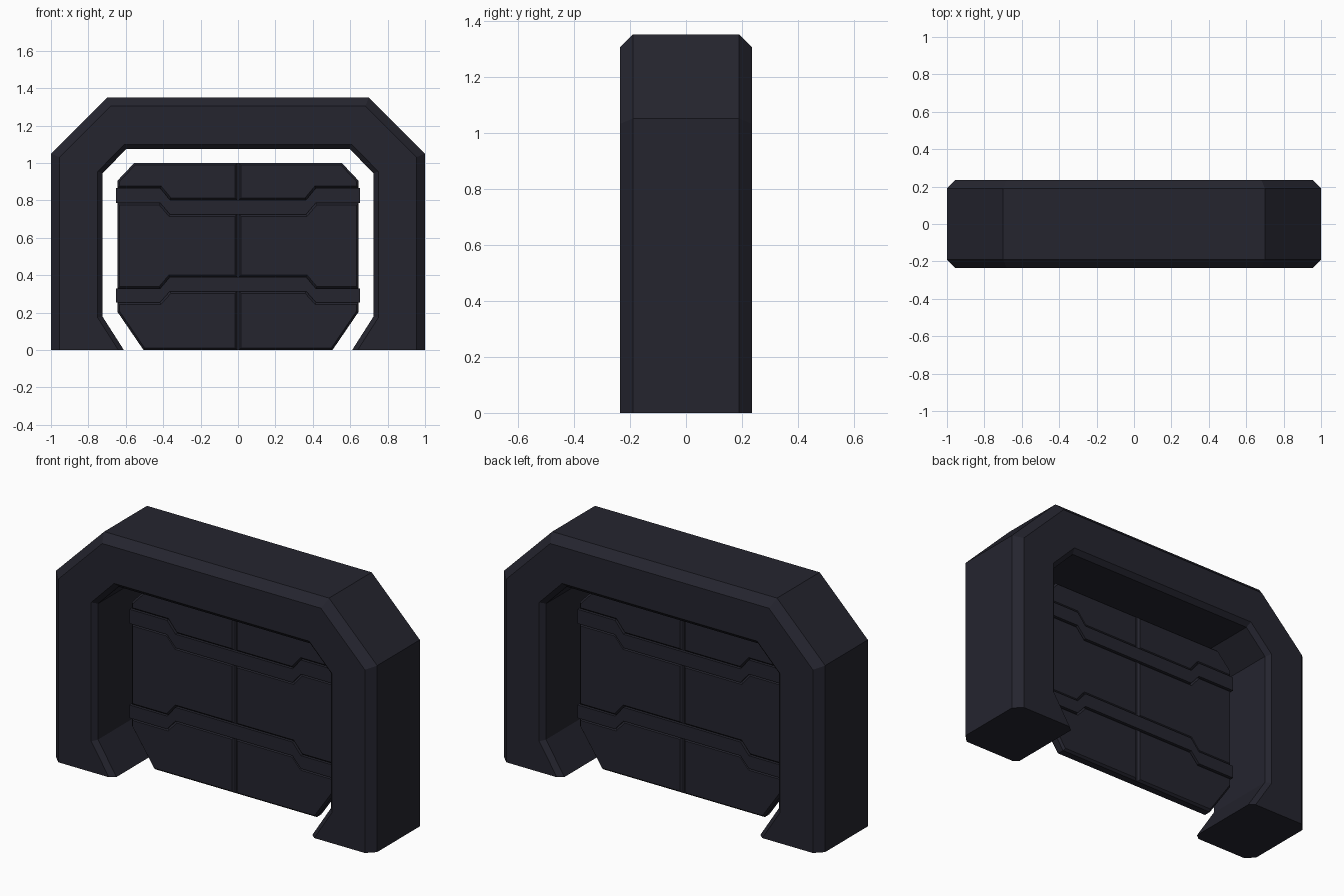
import bpy, bmesh
from mathutils import Vector

if "Cube" in bpy.data.objects:
    bpy.data.objects.remove(bpy.data.objects["Cube"])

mat = bpy.data.materials.new("dark blue grey metal")
mat.diffuse_color = (0.018, 0.018, 0.028, 1)
mat.use_nodes = True
mat.node_tree.nodes["Principled BSDF"].inputs["Base Color"].default_value = mat.diffuse_color


def inset(pts, dist):
    """Move each edge of a counter-clockwise outline inwards by its own distance."""
    n, out = len(pts), []
    P = [Vector(p) for p in pts]
    for i in range(n):
        a = (P[i] - P[i - 1]).normalized()
        b = (P[(i + 1) % n] - P[i]).normalized()
        na, nb = Vector((-a.y, a.x)), Vector((-b.y, b.x))
        p, q = P[i] + na * dist[i - 1], P[i] + nb * dist[i]
        cr = a.x * b.y - a.y * b.x
        t = ((q - p).x * b.y - (q - p).y * b.x) / cr
        out.append(p + a * t)
    return out


def prism(name, pts, half, dist=None, depth=None):
    """Extrude an xz outline to y = +-half, optionally chamfering both rims."""
    n = len(pts)
    area = sum(pts[i - 1][0] * pts[i][1] - pts[i][0] * pts[i - 1][1] for i in range(n))
    if area < 0:
        pts = pts[::-1]
    rings = [(pts, [-half] * n), (pts, [half] * n)]
    if dist:
        q = inset(pts, dist)
        rings = [(q, [-half] * n), (pts, [d - half for d in depth]),
                 (pts, [half - d for d in depth]), (q, [half] * n)]
    bm = bmesh.new()
    vs = [[bm.verts.new((p[0], y, p[1])) for p, y in zip(r, ys)] for r, ys in rings]
    bm.faces.new(vs[0])
    bm.faces.new(vs[-1])
    for a, b in zip(vs, vs[1:]):
        for i in range(n):
            j = (i + 1) % n
            bm.faces.new((a[i], a[j], b[j], b[i]))
    bmesh.ops.recalc_face_normals(bm, faces=bm.faces)
    me = bpy.data.meshes.new(name)
    bm.to_mesh(me)
    bm.free()
    me.materials.append(mat)
    ob = bpy.data.objects.new(name, me)
    bpy.context.collection.objects.link(ob)
    return ob


def sym(right):
    """Complete a right-hand point list with its mirror image."""
    return right + [(-x, z) for x, z in reversed(right)]


# Surrounding frame: outer arch then inner opening, chamfered except on the floor
outer = sym([(1, 0), (1, 1.05), (.7, 1.35)])
inner = sym([(.61, 0), (.725, .18), (.725, .945), (.597, 1.075)])[::-1]
prism("door_frame", outer + inner, .235,
      [.045] * 5 + [0] + [.025] * 7 + [0], [.045] * 6 + [.025] * 8)

# Door core slab, forming the groove floors
prism("door_core", sym([(.505, 0), (.645, .205), (.645, .905), (.555, 1)]), .02)

# Six chamfered door panels
panels = {
    "top": [(.005, 1), (.555, 1), (.645, .905), (.645, .867), (.417, .867),
            (.364, .803), (.005, .803)],
    "middle": [(.005, .726), (.364, .726), (.417, .787), (.645, .787),
               (.645, .328), (.417, .328), (.364, .391), (.005, .391)],
    "bottom": [(.005, .314), (.364, .314), (.417, .255), (.645, .255),
               (.645, .205), (.505, 0), (.005, 0)],
}
for name, pts in panels.items():
    for side, s in (("right", 1), ("left", -1)):
        n = len(pts)
        prism(f"{name}_panel_{side}", [(x * s, z) for x, z in pts], .032,
              [.011] * n, [.012] * n)

# Two stepped bands across the door
for name, ends, mid in (("upper_band", (.867, .787), (.803, .726)),
                        ("lower_band", (.255, .328), (.314, .391))):
    edge = [[(.652, e), (.417, e), (.364, m)] for e, m in zip(ends, mid)]
    prism(name, sym(edge[0]) + sym(edge[1])[::-1], .036)
